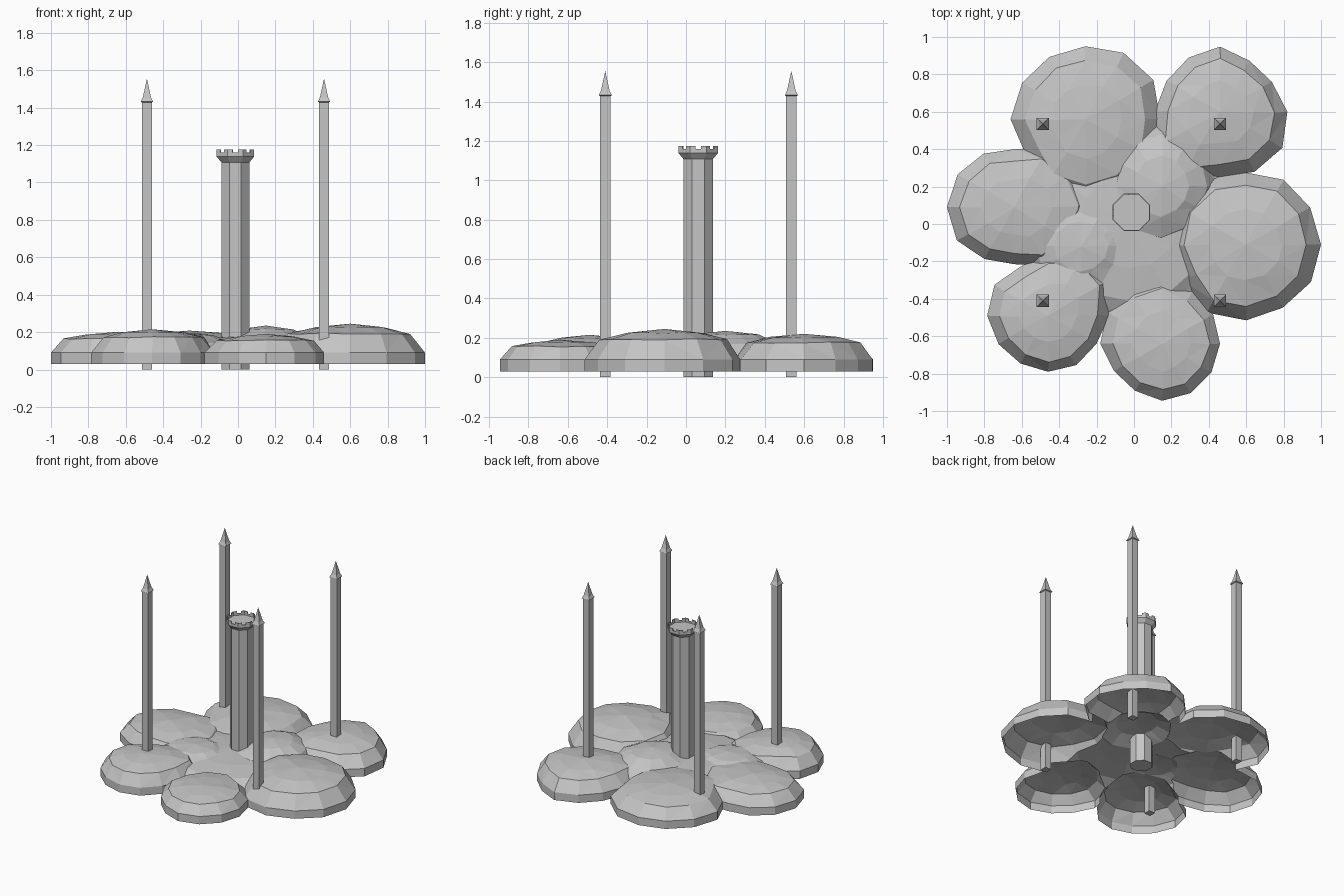
import bpy, bmesh, math, random
from mathutils import Vector

if "Cube" in bpy.data.objects:
    bpy.data.objects.remove(bpy.data.objects["Cube"])

random.seed(4)
stone = bpy.data.materials.new("stone_grey")
stone.diffuse_color = (0.56, 0.56, 0.56, 1)
stone.use_nodes = True
stone.node_tree.nodes["Principled BSDF"].inputs["Base Color"].default_value = stone.diffuse_color


def make_object(name, bm):
    bmesh.ops.recalc_face_normals(bm, faces=bm.faces)
    me = bpy.data.meshes.new(name)
    bm.to_mesh(me)
    bm.free()
    me.materials.append(stone)
    ob = bpy.data.objects.new(name, me)
    bpy.context.collection.objects.link(ob)
    return ob


def stack(bm, cx, cy, radii, phase, rings, apex=None):
    """Closed loft of one polygon (a radius per corner), rings = (scale, z)."""
    sides = len(radii)
    loops = []
    for s, z in rings:
        loops.append([bm.verts.new((cx + s * r * math.cos(phase + i * math.tau / sides),
                                    cy + s * r * math.sin(phase + i * math.tau / sides), z))
                      for i, r in enumerate(radii)])
    for a, b in zip(loops, loops[1:]):
        for i in range(sides):
            j = (i + 1) % sides
            bm.faces.new((a[i], a[j], b[j], b[i]))
    bm.faces.new(loops[0][::-1])
    if apex is None:
        bm.faces.new(loops[-1])
    else:
        tip = bm.verts.new((cx, cy, apex))
        for i in range(sides):
            bm.faces.new((loops[-1][i], loops[-1][(i + 1) % sides], tip))


# Rounded mounds: centre x, y, height, shoulder, radius in cm every 30 degrees
mounds = [
    (-0.03, 0.01, 0.175, 0.62, [56, 55, 53, 52, 53, 55, 56, 56, 53, 52, 53, 55]),          # middle
    (0.60, -0.11, 0.245, 0.66, [40, 39.5, 40, 38.5, 41, 43, 41, 39, 42, 40.5, 39, 40]),    # right
    (0.46, 0.60, 0.220, 0.66, [36, 32, 31.5, 34.8, 33.5, 33, 35, 41, 43, 35, 37, 38.5]),   # back right
    (-0.26, 0.56, 0.208, 0.66, [40, 42, 41, 39, 38.5, 39, 40, 37, 42, 43, 43, 42]),        # back left
    (-0.64, 0.09, 0.202, 0.66, [42, 40, 36, 31, 33, 35, 36, 35.5, 32, 30.5, 36, 40]),      # left
    (-0.46, -0.49, 0.215, 0.66, [33, 39, 40, 34, 30, 33, 32.5, 30.5, 29.5, 30, 30.5, 30]), # front left
    (0.15, -0.64, 0.190, 0.66, [31, 31.5, 33, 36, 36, 34, 33, 29.5, 29, 30.5, 30.5, 30.5]),  # front
    (0.15, 0.20, 0.235, 0.52, [30, 31, 33, 34, 34, 31, 30, 32, 34, 33, 31, 30]),           # inner rise
    (-0.28, -0.12, 0.195, 0.55, [30, 29, 28, 28, 29, 30, 30, 30, 29, 28, 28, 29]),         # inner rise
]
parts = []
for n, (cx, cy, h, sh, radii) in enumerate(mounds):
    bm = bmesh.new()
    rise = h - 0.09
    stack(bm, cx, cy, [r / 100 for r in radii], 0,
          [(1, -0.05 - 0.01 * n), (1, 0.09), (0.81, 0.09 + sh * rise),
           (0.48, 0.09 + 0.87 * rise)], h)
    for v in bm.verts:
        if 0.1 < v.co.z < h - 0.001:
            v.co += Vector((random.uniform(-.006, .006), random.uniform(-.006, .006),
                            random.uniform(-.003, .003)))
    bmesh.ops.triangulate(bm, faces=[f for f in bm.faces if f.calc_center_median().z > 0.1])
    parts.append(make_object("mound", bm))

# Merge the mounds into one shell, open below
ground = parts[0]
ground.name = "cloud_base"
for p in parts[1:]:
    m = ground.modifiers.new("join", 'BOOLEAN')
    m.operation = 'UNION'
    m.solver = 'EXACT'
    m.object = p
dg = bpy.context.evaluated_depsgraph_get()
merged = bpy.data.meshes.new_from_object(ground.evaluated_get(dg))
ground.modifiers.clear()
bm = bmesh.new()
bm.from_mesh(merged)
bmesh.ops.bisect_plane(bm, geom=bm.verts[:] + bm.edges[:] + bm.faces[:], dist=1e-5,
                       plane_co=(0, 0, 0.03), plane_no=(0, 0, 1), clear_inner=True)
bm.to_mesh(ground.data)
bm.free()
for p in parts[1:]:
    bpy.data.objects.remove(p)

# Four square spires with pointed tips
R2 = math.sqrt(2)
for x, y, where in [(-0.487, -0.41, "front_left"), (0.46, -0.41, "front_right"),
                    (-0.487, 0.535, "back_left"), (0.46, 0.535, "back_right")]:
    bm = bmesh.new()
    stack(bm, x, y, [R2] * 4, math.pi / 4,
          [(0.026, 0), (0.026, 1.428), (0.033, 1.432), (0.022, 1.455)], 1.555)
    make_object("spire_" + where, bm)

# Central octagonal tower with flared top and sunken floor
TX, TY = -0.014, 0.062
K = 1 / math.cos(math.pi / 8)
bm = bmesh.new()
stack(bm, TX, TY, [K] * 8, math.pi / 8,
      [(0.075, 0), (0.075, 1.108), (0.1, 1.138), (0.1, 1.159),
       (0.094, 1.159), (0.094, 1.145)])
make_object("tower", bm)

# Corner battlements
bm = bmesh.new()
for i in range(8):
    a = math.pi / 8 + i * math.pi / 4
    corner = Vector((math.cos(a), math.sin(a), 0))

    def toward(r, s):
        nb = Vector((math.cos(a + s * math.pi / 4), math.sin(a + s * math.pi / 4), 0))
        return corner.lerp(nb, 0.33) * r * K
    plan = [toward(0.1, -1), corner * 0.1 * K, toward(0.1, 1),
            toward(0.094, 1), corner * 0.094 * K, toward(0.094, -1)]
    lo, hi = [[bm.verts.new((TX + p.x, TY + p.y, z)) for p in plan] for z in (1.158, 1.175)]
    bm.faces.new(lo[::-1])
    bm.faces.new(hi)
    for j in range(6):
        k = (j + 1) % 6
        bm.faces.new((lo[j], lo[k], hi[k], hi[j]))
make_object("battlements", bm)
